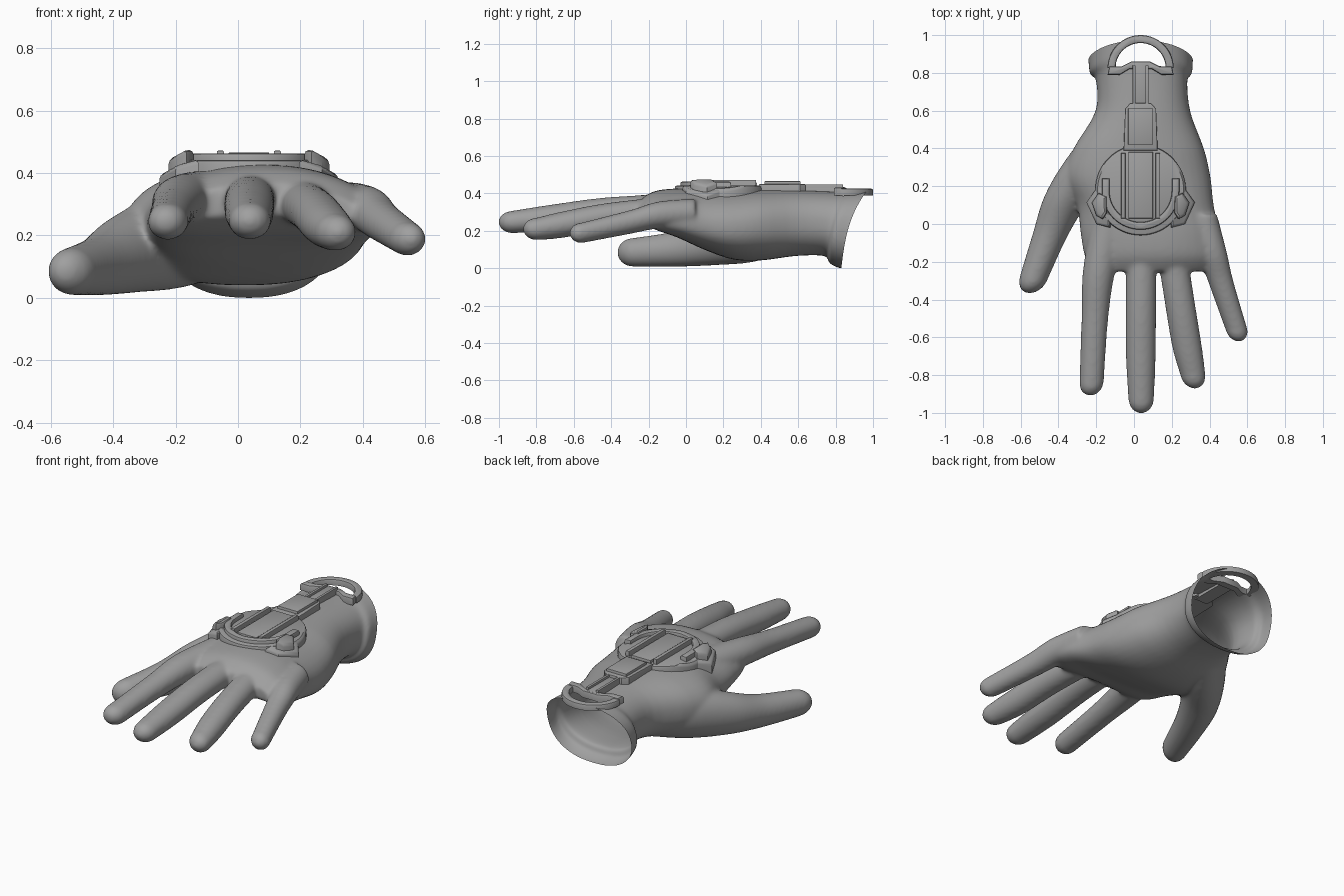
import bpy, bmesh, math

if "Cube" in bpy.data.objects:
    bpy.data.objects.remove(bpy.data.objects["Cube"])

grey = bpy.data.materials.new("glove_grey")
grey.diffuse_color = (0.35, 0.35, 0.35, 1)
grey.use_nodes = True
grey.node_tree.nodes["Principled BSDF"].inputs["Base Color"].default_value = grey.diffuse_color
CX = 0.035  # centre line of the wrist device


def finish(name, bm, angle=35):
    me = bpy.data.meshes.new(name)
    bmesh.ops.recalc_face_normals(bm, faces=bm.faces)
    bm.to_mesh(me)
    bm.free()
    ob = bpy.data.objects.new(name, me)
    bpy.context.collection.objects.link(ob)
    me.materials.append(grey)
    bpy.ops.object.select_all(action='DESELECT')
    ob.select_set(True)
    bpy.context.view_layer.objects.active = ob
    bpy.ops.object.shade_smooth_by_angle(angle=math.radians(angle))
    return ob


def refine(rings, steps=4):
    """Smooth spline through the rings."""
    out = []
    for i in range(len(rings) - 1):
        p = [rings[max(0, i - 1)], rings[i], rings[i + 1], rings[min(len(rings) - 1, i + 2)]]
        for k in range(steps):
            t = k / steps
            out.append(tuple(b + .5 * t * (c - a + t * (2 * a - 5 * b + 4 * c - d
                       + t * (3 * (b - c) + d - a))) for a, b, c, d in zip(*p)))
    return out + [rings[-1]]


def loft(bm, rings, power=2.0, bow=0.0, n=40):
    """Closed loft along y; rings are (y, x, z, x radius, z radius)."""
    loops = []
    for y, x, z, rx, rz in rings:
        loop = []
        for i in range(n):
            t = 2 * math.pi * i / n
            c, s = math.cos(t), math.sin(t)
            u = math.copysign(abs(c) ** (2 / power), c)
            v = math.copysign(abs(s) ** (2 / power), s)
            drop = bow * min(1, max(0, (0.4 - y) / 0.5)) * u * u
            loop.append(bm.verts.new((x + rx * u, y, z + rz * v - drop)))
        loops.append(loop)
    for a, b in zip(loops, loops[1:]):
        for i in range(n):
            bm.faces.new((a[i], a[(i + 1) % n], b[(i + 1) % n], b[i]))
    bm.faces.new(loops[0])
    bm.faces.new(loops[-1][::-1])


def finger(bm, path, lean, flat):
    """Tube with a rounded tip; path points are (y, x, z, radius)."""
    rings = [(y, x, z, r, r * flat) for y, x, z, r in refine(path, 6)]
    y, x, z, rx, rz = rings[-1]
    for a in (20, 40, 58, 74, 85):
        s, c = math.sin(math.radians(a)), math.cos(math.radians(a))
        rings.append((y - rx * s * 1.08, x + lean * rx * s, z, rx * c, rz * c))
    loft(bm, rings)


# ---- glove: palm, wrist, fingers and thumb fused into one skin ----
bm = bmesh.new()
loft(bm, refine([(1.0, .035, .212, .29, .215), (.9, .035, .212, .277, .21),
                 (.82, .037, .225, .27, .193), (.785, .04, .24, .243, .172),
                 (.6, .047, .245, .25, .175), (.4, .025, .235, .345, .19),
                 (.25, .02, .238, .385, .187), (.1, .06, .265, .362, .163),
                 (-.05, .085, .30, .368, .13), (-.17, .095, .315, .357, .1),
                 (-.25, .085, .32, .31, .05)]), power=2.3, bow=.05)
finger(bm, [(.05, -.12, .32, .1), (-.25, -.185, .315, .086), (-.5, -.207, .288, .071),
            (-.84, -.225, .248, .065)], -.1, .92)  # index
finger(bm, [(.05, .04, .335, .08), (-.4, .037, .312, .081), (-.7, .036, .276, .079),
            (-.93, .038, .25, .068)], 0, .89)  # middle
finger(bm, [(.05, .17, .33, .08), (-.4, .24, .283, .08), (-.65, .281, .238, .079),
            (-.8, .312, .213, .067)], .15, .9)  # ring
finger(bm, [(.05, .36, .30, .08), (-.15, .415, .287, .077), (-.3, .458, .25, .068),
            (-.56, .543, .192, .059)], .2, .94)  # little
finger(bm, [(.55, -.06, .22, .13), (.35, -.2, .19, .155), (.15, -.345, .147, .128),
            (-.05, -.44, .107, .096), (-.285, -.53, .088, .077)], -.3, 1)  # thumb
glove = finish("glove", bm)
rm = glove.modifiers.new("fuse", 'REMESH')
rm.mode = 'VOXEL'
rm.voxel_size = 0.01
sm = glove.modifiers.new("soften", 'SMOOTH')
sm.factor = 0.5
sm.iterations = 16
for m in ("fuse", "soften"):
    bpy.ops.object.modifier_apply(modifier=m)

# open the cuff, slant its rim and cut the opening under the pull loop
bm = bmesh.new()
bm.from_mesh(glove.data)
bmesh.ops.bisect_plane(bm, geom=bm.verts[:] + bm.edges[:] + bm.faces[:],
                       plane_co=(0, .9, 0), plane_no=(0, 1, 0), clear_outer=True)
for v in bm.verts:
    t = min(1, max(0, (v.co.y - .6) / .3))
    h = v.co.z / .42
    v.co.y += t * t * (3 - 2 * t) * (-.07 + .05 * h + .09 * h ** 3)
hole = [f for f in bm.faces if f.calc_center_median().z > .3 and f.calc_center_median().y > .835
        and math.hypot(f.calc_center_median().x - CX, f.calc_center_median().y - .825) < .152]
bmesh.ops.delete(bm, geom=hole, context='FACES')
low = min(v.co.z for v in bm.verts)
for v in bm.verts:
    v.co.z -= low
bm.to_mesh(glove.data)
bm.free()
glove.data.materials.clear()
glove.data.materials.append(grey)
glove.data.polygons.foreach_set("use_smooth", [True] * len(glove.data.polygons))


# ---- device on the back of the hand ----
def plate(name, outline, z0, z1, bevel=.006):
    """Plate from an outline relative to the centre line, draped at the sides."""
    bm = bmesh.new()
    f = bm.faces.new([bm.verts.new((CX + x, y, z0)) for x, y in outline])
    up = bmesh.ops.extrude_face_region(bm, geom=[f])['geom']
    top = [v for v in up if isinstance(v, bmesh.types.BMVert)]
    for v in top:
        v.co.z = z1
    edges = [e for e in bm.edges if all(v in top for v in e.verts)]
    bmesh.ops.bevel(bm, geom=edges, offset=bevel, segments=2, affect='EDGES', profile=.5)
    for v in bm.verts:
        v.co.z -= .55 * max(0, abs(v.co.x - CX) - .2)
    return finish(name, bm)


def box(name, x0, x1, y0, y1, z0, z1, bevel=.005):
    return plate(name, [(x0, y0), (x1, y0), (x1, y1), (x0, y1)], z0, z1, bevel)


def mirrored(half):
    """Full outline from its right half, listed from bottom to top."""
    return half + [(-x, y) for x, y in reversed(half)]


def arc(r, cy, a0, a1, n=32):
    return [(r * math.cos(math.radians(a0 + (a1 - a0) * i / n)),
             cy + r * math.sin(math.radians(a0 + (a1 - a0) * i / n))) for i in range(n + 1)]


# round base and raised U-shaped guard
plate("round_base", arc(.24, .18, 0, 354, 59), .38, .442, .012)
plate("u_guard", [(.205, .24)] + arc(.205, .175, 0, -180) + [(-.205, .24), (-.165, .24)]
      + arc(.165, .175, -180, 0) + [(.165, .24)], .42, .463, .01)

# centre panel, buckle block and strap towards the cuff
box("centre_panel", -.065, .065, .03, .38, .42, .458)
plate("buckle_frame", mirrored([(.09, .39), (.082, .61), (.055, .64)]), .4, .45)
box("buckle_block", -.066, .066, .42, .612, .42, .466)
box("strap", -.042, .042, .61, .85, .395, .434)

# paired parts: angular wings, rounded knobs, panel rails and strap rails
for s, side in ((-1, "left"), (1, "right")):
    plate(side + "_wing", [(s * x, y) for x, y in ((.16, .21), (.225, .2), (.287, .115),
          (.235, .0), (.16, -.02))], .36, .44, .012)
    plate(side + "_knob", [(s * x, y) for x, y in ((.18, .145), (.222, .165), (.258, .113),
          (.235, .045), (.2, .025), (.178, .06))], .4, .474, .014)
    a, b = sorted((s * .08, s * .103))
    box(side + "_rail", a, b, .03, .375, .42, .472)
    a, b = sorted((s * .026, s * .042))
    box(side + "_strap_rail", a, b, .61, .84, .41, .448, .003)

# cross bar and pull loop at the cuff
plate("cross_bar", mirrored([(.06, .82), (.11, .79), (.175, .79), (.165, .835), (.1, .835),
                             (.05, .86)]), .39, .432, .01)
plate("pull_loop", arc(.175, .825, 0, 180) + arc(.133, .825, 180, 0), .39, .426, .01)
